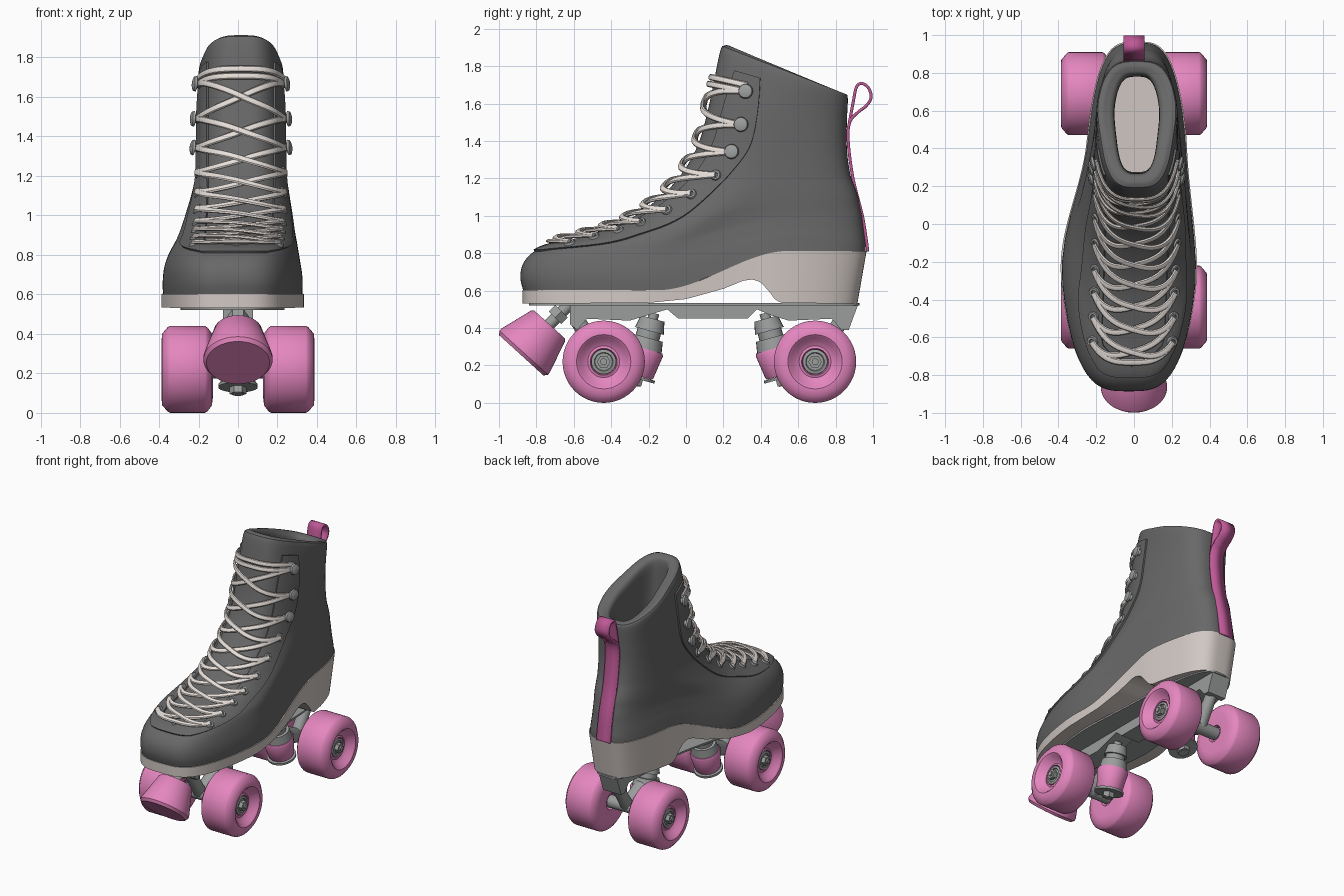
import bpy, bmesh, math
from mathutils import Vector

if "Cube" in bpy.data.objects:
    bpy.data.objects.remove(bpy.data.objects["Cube"])

def material(name, c):
    m = bpy.data.materials.new(name)
    m.diffuse_color = (*c, 1)
    m.use_nodes = True
    m.node_tree.nodes["Principled BSDF"].inputs["Base Color"].default_value = m.diffuse_color
    return m

LEATHER = material("dark grey leather", (.138, .138, .138))
PINK = material("pink", (.78, .24, .52))
DEEP = material("deep pink", (.52, .10, .31))
TAN = material("warm grey sole", (.64, .58, .55))
LACE = material("pale lace", (.80, .74, .70))
METAL = material("metal grey", (.33, .34, .34))

def make(name, verts, faces, *mats):
    me = bpy.data.meshes.new(name)
    me.from_pydata([tuple(v) for v in verts], [], faces)
    bm = bmesh.new()
    bm.from_mesh(me)
    bmesh.ops.remove_doubles(bm, verts=bm.verts, dist=1e-5)
    bmesh.ops.recalc_face_normals(bm, faces=bm.faces)
    bm.to_mesh(me)
    bm.free()
    for m in mats:
        me.materials.append(m)
    ob = bpy.data.objects.new(name, me)
    bpy.context.collection.objects.link(ob)
    bpy.ops.object.select_all(action='DESELECT')
    ob.select_set(True)
    bpy.context.view_layer.objects.active = ob
    bpy.ops.object.shade_smooth_by_angle(angle=math.radians(38))
    return ob

def grid(rows, cols, wrap):
    return [(i*cols+j, i*cols+(j+1) % cols, (i+1)*cols+(j+1) % cols, (i+1)*cols+j)
            for i in range(rows-1) for j in range(cols if wrap else cols-1)]

def revolve(name, profile, origin, axis, mat, seg=32):
    """Lathe (radius, height) points around an axis."""
    q = Vector(axis).to_track_quat('Z', 'Y')
    vs = [Vector(origin) + q @ Vector((r*math.cos(a), r*math.sin(a), h)) for r, h in profile
          for a in (2*math.pi*k/seg for k in range(seg))]
    n = len(profile)
    fs = grid(n, seg, True) + [tuple(range(seg)), tuple(range((n-1)*seg, n*seg))]
    return make(name, vs, fs, mat)

def rod(name, p, q, r1, r2, mat, seg=24):
    d = Vector(q) - Vector(p)
    return revolve(name, [(r1, 0), (r2, d.length)], p, d, mat, seg)

def smooth(a, b, x):
    t = min(1, max(0, (x-a)/(b-a)))
    return t*t*(3-2*t)

def spline(rows, s):
    s = min(len(rows)-1.0, max(0.0, s))
    i = min(len(rows)-2, int(s))
    t = s - i
    g = lambda k: rows[min(len(rows)-1, max(0, k))]
    return [b + .5*t*(c-a + t*(2*a-5*b+4*c-d + t*(3*(b-c)+d-a)))
            for a, b, c, d in zip(g(i-1), g(i), g(i+1), g(i+2))]

# Boot sections: front y, front z, back y, back z, front half width, heel half width
ROWS = [(-.87, .60, .96, .60, .368, .275), (-.885, .66, .96, .66, .37, .27),
        (-.88, .72, .955, .72, .365, .265), (-.855, .77, .95, .78, .353, .258),
        (-.81, .81, .945, .84, .338, .252), (-.74, .84, .94, .90, .322, .246),
        (-.57, .885, .93, .97, .30, .24), (-.36, .955, .92, 1.05, .278, .233),
        (-.2, 1.05, .90, 1.14, .255, .227), (-.05, 1.19, .875, 1.24, .235, .22),
        (.06, 1.37, .86, 1.36, .225, .215), (.125, 1.6, .86, 1.5, .22, .215),
        (.18, 1.87, .865, 1.63, .2, .22), (.205, 1.91, .85, 1.652, .18, .20),
        (.24, 1.905, .82, 1.655, .15, .17), (.265, 1.87, .79, 1.63, .112, .125),
        (.27, 1.7, .78, 1.5, .112, .125), (.27, 1.3, .80, 1.2, .12, .13),
        (.2, .9, .85, .86, .13, .135)]

def seam(y):
    return .21*smooth(-.15, .55, y)

def P(s, t):
    yf, zf, yb, zb, wf, wh = spline(ROWS, s)
    u = (1-math.cos(t))/2
    y = yf + (yb-yf)*u
    w = wf + (wh-wf)*smooth(.3, .7, u)
    sn = math.sin(t)
    c = -.027 + .042*max(smooth(-.2, .5, y), smooth(2, 9, s))
    z = zf + (zb-zf)*u
    return Vector((c + math.copysign(w*abs(sn)**.6, sn), y, z + seam(y)*max(0, 1-(z-.6)/.6)))

def normal(s, t):
    e = .02
    return (P(s, t+e)-P(s, t-e)).cross(P(s+e, t)-P(s-e, t)).normalized()

def at_x(s, x):
    """Section angle at a given distance from the centre line."""
    return math.copysign(math.asin(min(.98, abs(x)/spline(ROWS, s)[4])**(1/.6)), x)

def at_y(s, y):
    """Section angle at a given y."""
    yf, _, yb = spline(ROWS, s)[:3]
    return math.acos(max(-1, min(1, ((yf+yb)/2-y)/((yb-yf)/2))))

def warp(k, n):
    t = 2*math.pi*k/n
    return t - .35*math.sin(2*t)

# Boot upper with padded collar, lining and insole
N, SUB = 80, 4
R = (len(ROWS)-1)*SUB + 1
boot = make("boot_upper", [P(i/SUB, warp(k, N)) for i in range(R) for k in range(N)],
            grid(R, N, True) + [tuple(range(N)), tuple(range((R-1)*N, R*N))], LEATHER, TAN)
for f in boot.data.polygons:
    if len(f.vertices) > 8:
        f.material_index = 1

# Raised lacing panels either side of the tongue
EDGE = [(-.77,), (-.42,), (-.23,), (-.03,), (.1,), (.22,), (.34,), (.385,), (.4,)]
for side, label in ((1, "right"), (-1, "left")):
    vs = []
    ss = [4 + 7.7*i/44 for i in range(45)]
    ss = [ss[0]] + ss + [ss[-1]]
    for i, s in enumerate(ss):
        tb = at_y(s, spline(EDGE, s-4)[0])
        ta = at_x(s, .165)*smooth(5.0, 5.5, s)
        for j in range(13):
            t = side*(ta + (tb-ta)*max(0, min(10, j-1))/10)
            rim = i in (0, len(ss)-1) or j == 12 or (j == 0 and s > 5.0)
            vs.append(P(s, t) + normal(s, t)*(-.005 if rim else .011))
    make("lacing_panel_" + label, vs, grid(len(ss), 13, False), LEATHER)

# Sole, heel block and thin mounting plate
def polyline(pts, x):
    for (a, b), (c, d) in zip(pts, pts[1:]):
        if x <= c:
            return b + (d-b)*max(0, (x-a)/(c-a))
    return pts[-1][1]

UNDER = [(-.9, .53), (-.2, .535), (0, .555), (.2, .61), (.31, .655), (.36, .66), (.4, .645),
         (.45, .59), (.47, .56), (.51, .535), (1, .53)]
vs, pv = [], []
M = 110
for k in range(M+1):
    p = P(0, math.pi*k/M)
    c = -.027 + .042*smooth(-.2, .5, p.y)
    w, y = (p.x-c)*1.015 + .002, p.y*1.006
    h = smooth(.4, 1, y)
    yb, wb = y - .05*h, w*(1-.08*h)
    zt, zb = .603 + seam(y), polyline(UNDER, y)
    vs += [(c-w, y, zt), (c-wb, yb, zb), (c+wb, yb, zb), (c+w, y, zt)]
    pv += [(c+sx*w*.73, y*.96, z) for sx, z in ((-1, .535), (-1, .522), (1, .522), (1, .535))]
ends = [(0, 1, 2, 3), tuple(4*M+i for i in range(4))]
make("sole_and_heel", vs, grid(M+1, 4, True) + ends, TAN)
make("mounting_plate", pv, grid(M+1, 4, True) + ends, METAL)

# Chassis beam under the plate
side = [(-.62, .525), (-.62, .42), (-.58, .39), (-.53, .45), (-.3, .44), (-.2, .47), (-.1, .5),
        (-.04, .45), (.33, .45), (.38, .5), (.45, .47), (.55, .44), (.78, .45), (.83, .39),
        (.87, .39), (.92, .525)]
n = len(side)
make("chassis", [(x, y, z) for x in (-.075, .075) for y, z in side],
     grid(2, n, True) + [tuple(range(n)), tuple(range(n, 2*n))], METAL)

# Trucks and wheels, the rear set mirrored from the front
WHEEL = [(.05, .03), (.06, .0), (.14, -.005), (.182, .0), (.212, .022), (.22, .035), (.22, .212),
         (.214, .224), (.18, .253), (.145, .255), (.132, .245), (.112, .218), (.085, .205),
         (.072, .21), (.066, .19)]
for label, my in (("front", lambda y: y), ("rear", lambda y: .25-y)):
    V = lambda y, z, x=0: Vector((x, my(y), z))
    top, bot = V(-.17, .48), V(-.27, .115)
    K = lambda f: top.lerp(bot, f)
    rod(label + "_kingpin", K(0), K(1.06), .028, .028, METAL)
    rod(label + "_upper_cup", K(.08), K(.26), .065, .08, METAL)
    rod(label + "_upper_cushion", K(.26), K(.38), .065, .065, METAL)
    rod(label + "_hanger_ring", K(.36), K(.52), .085, .095, METAL)
    revolve(label + "_cushion", [(.1, 0), (.106, .015), (.088, .14), (.082, .15)],
            K(.52), bot-top, PINK)
    rod(label + "_washer", K(.92), K(.96), .1, .1, METAL)
    rod(label + "_kingpin_nut", K(.96), K(1.05), .042, .042, METAL, 6)
    rod(label + "_hanger_arm", K(.44), V(-.44, .22), .065, .05, METAL)
    rod(label + "_pivot_pin", V(-.44, .22), V(-.58, .44), .045, .04, METAL)
    rod(label + "_hanger_beam", V(-.44, .22, -.14), V(-.44, .22, .14), .045, .045, METAL)
    rod(label + "_axle", V(-.44, .22, -.375), V(-.44, .22, .375), .018, .018, METAL)
    for sx, lr in ((1, "right"), (-1, "left")):
        o = V(-.44, .22, sx*.132)
        revolve(f"{label}_{lr}_wheel", WHEEL, o, (sx, 0, 0), PINK, 48)
        revolve(f"{label}_{lr}_bearing", [(.068, .17), (.066, .208), (.05, .212), (.046, .205)],
                o, (sx, 0, 0), METAL)
        rod(f"{label}_{lr}_axle_nut", V(-.44, .22, sx*.32), V(-.44, .22, sx*.365),
            .036, .036, METAL, 6)

# Toe stop
d = Vector((0, -.15, -.165))
revolve("toe_stop", [(.11, 0), (.122, .01), (.175, .19), (.175, .205), (.16, .224)],
        (0, -.73, .42), d, PINK, 48)
rod("toe_stop_stem", (0, -.62, .53), (0, -.74, .41), .032, .032, METAL)
rod("toe_stop_nut", (0, -.665, .49), (0, -.70, .455), .055, .055, METAL, 6)

# Heel strap with pull loop
path = [(.972, .81), (.964, .87), (.943, 1.0), (.893, 1.2), (.867, 1.4), (.875, 1.5), (.915, 1.55),
        (.965, 1.59), (.99, 1.635), (.975, 1.685), (.94, 1.708), (.912, 1.69), (.896, 1.62),
        (.874, 1.5)]
pts = [spline(path, i/5) for i in range((len(path)-1)*5+1)]
strap = make("heel_strap", [(x, y, z) for y, z in pts for x in (-.055, .055)],
             grid(len(pts), 2, False), DEEP)
mod = strap.modifiers.new("thickness", 'SOLIDIFY')
mod.thickness, mod.offset = .016, 0

# Eyelets and lace hooks: section and angle of each, up the panel
def eyelet(y):
    lo, hi = 4.5, 11
    for _ in range(30):
        s = (lo+hi)/2
        lo, hi = (s, hi) if P(s, at_x(s, .208)).y < y else (lo, s)
    return s, at_x(s, .208)

STOPS = [eyelet(y) for y in (-.62, -.49, -.36, -.24, -.1, .03, .16)]
STOPS += [(s, at_y(s, y)) for s, y in ((9.85, .25), (10.6, .3), (11.35, .325))]
for i, (s, a) in enumerate(STOPS):
    for sx in (1, -1):
        o, nn = P(s, sx*a), normal(s, sx*a)
        if i < 7:
            revolve("eyelet", [(.013, .008), (.015, .02), (.026, .02), (.031, .008)], o, nn, METAL, 16)
        else:
            revolve("lace_hook", [(.024, 0), (.02, .025), (.04, .032), (.036, .044), (.02, .05)],
                    o, nn, METAL, 20)

# Laces: flattened tubes following the tongue
def lace(start, end, s0, s1, lift):
    C, D = 28, 8
    width = lambda s, a: math.copysign(spline(ROWS, s)[4]*abs(math.sin(a))**.6, a)
    x0, x1 = width(s0, start), width(s1, end)
    ps, ns = [], []
    for k in range(C+1):
        f = k/C
        s, x = s0+(s1-s0)*f, x0+(x1-x0)*f
        t = at_x(s, x)
        nn = normal(s, t)
        ns.append(nn)
        ps.append(P(s, t) + nn*(.02 + lift*math.sin(math.pi*f)))
    vs = []
    for k, (p, nn) in enumerate(zip(ps, ns)):
        b = (ps[min(C, k+1)]-ps[max(0, k-1)]).cross(nn).normalized()
        vs += [p + nn*.01*math.cos(a) + b*.017*math.sin(a)
               for a in (2*math.pi*j/D for j in range(D))]
    make("lace", vs, grid(C+1, D, True) + [tuple(range(D)), tuple(range(C*D, C*D+D))], LACE)

for (s0, a0), (s1, a1) in zip(STOPS, STOPS[1:]):
    lace(-a0, a1, s0, s1, .002)
    lace(a0, -a1, s0, s1, .016)
s, a = STOPS[0]
lace(-a, a, s, s, .004)
s, a = STOPS[-1]
lace(-a, a, s, s, .008)
lace(-a, a, s+.12, s+.12, .004)
